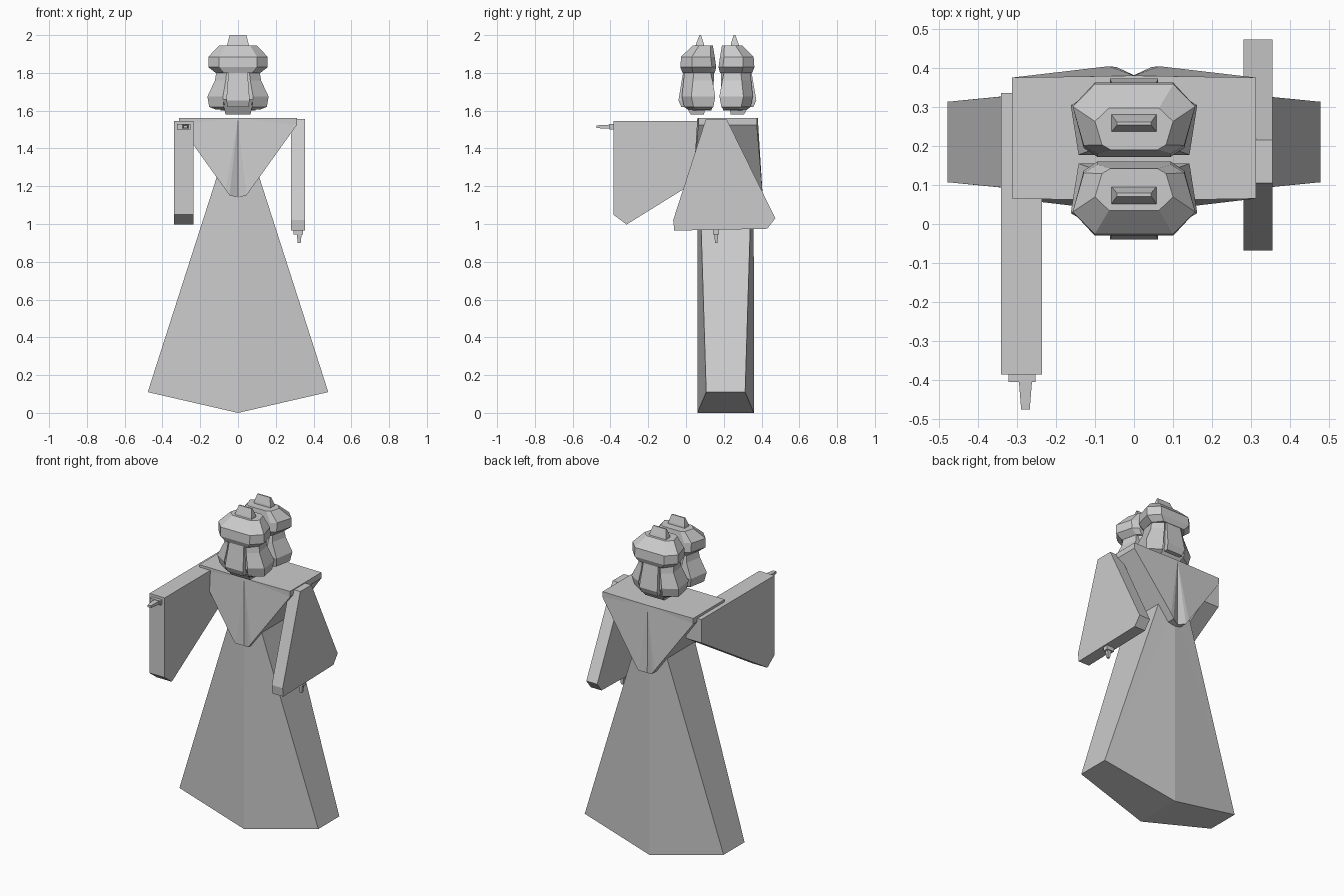
import bpy, bmesh

if "Cube" in bpy.data.objects:
    bpy.data.objects.remove(bpy.data.objects["Cube"])


def finish(bm, name):
    bmesh.ops.recalc_face_normals(bm, faces=bm.faces)
    mesh = bpy.data.meshes.new(name)
    bm.to_mesh(mesh)
    bm.free()
    ob = bpy.data.objects.new(name, mesh)
    bpy.context.collection.objects.link(ob)
    return ob


def loft(name, rings):
    """Skin equal-length rings of points and cap both ends."""
    bm = bmesh.new()
    rows = [[bm.verts.new(p) for p in r] for r in rings]
    n = len(rows[0])
    for a, b in zip(rows, rows[1:]):
        for i in range(n):
            bm.faces.new((a[i], a[(i + 1) % n], b[(i + 1) % n], b[i]))
    bm.faces.new(rows[0])
    bm.faces.new(rows[-1])
    return finish(bm, name)


def creased_slab(name, cy, half):
    """Half outline (x, z, depth) starting and ending on x = 0; mirrored."""
    bm = bmesh.new()
    n = len(half)
    for sx in (1, -1):
        f = [bm.verts.new((sx * x, cy - d, z)) for x, z, d in half]
        b = [bm.verts.new((sx * x, cy + d, z)) for x, z, d in half]
        for row in (f, b):
            for i in range(1, n - 1):
                bm.faces.new((row[0], row[i], row[i + 1]))
        for i in range(n - 1):
            bm.faces.new((f[i], f[i + 1], b[i + 1], b[i]))
    bmesh.ops.remove_doubles(bm, verts=bm.verts, dist=1e-4)
    return finish(bm, name)


def prism(name, x0, x1, outline):
    return loft(name, [[(x, y, z) for y, z in outline] for x in (x0, x1)])


def rect(cx, cy, z, hx, hy):
    return [(cx + sx * hx, cy + sy * hy, z)
            for sx, sy in ((-1, -1), (1, -1), (1, 1), (-1, 1))]


# Flared skirt and wedge torso, both with a centre crease
creased_slab("skirt", 0.21, [(0, 1.25, .148), (.112, 1.25, .138),
                             (.478, .11, .103), (0, 0, .15)])
creased_slab("torso", 0.22, [(0, 1.56, .16), (.312, 1.56, .155), (.312, 1.525, .155),
                             (.065, 1.18, .184), (.045, 1.152, .182), (0, 1.14, .161)])

# Hanging sleeve with hand
prism("lowered_sleeve", .28, .355, [(.105, 1.555), (.215, 1.555), (.473, 1.03),
                                    (.43, .975), (-.062, .965), (-.068, 1.02)])
loft("lowered_hand_cuff", [rect(.32, .16, z, .025, .016) for z in (.98, .945)])
loft("lowered_hand", [rect(.324, .16, .96, .014, .012), rect(.324, .16, .9, .008, .006)])

# Raised sleeve with hand pointing forward
prism("raised_sleeve", -.34, -.235, [(.335, 1.545), (-.385, 1.545), (-.385, 1.05),
                                     (-.315, .997), (.335, 1.40)])


def rect_y(cx, y, cz, hx, hz):
    return [(cx + sx * hx, y, cz + sz * hz)
            for sx, sz in ((-1, -1), (1, -1), (1, 1), (-1, 1))]


loft("raised_hand_cuff", [rect_y(-.287, y, 1.515, .035, .014) for y in (-.37, -.405)])
loft("raised_hand", [rect_y(-.278, -.4, 1.515, .017, .011),
                     rect_y(-.278, -.475, 1.515, .011, .007)])


# Two heads back to back
def ring(z, hx, yf, yb, flip):
    d = yb - yf
    half = [(.64 * hx, yf), (hx, yf + .32 * d), (.82 * hx, yf + .88 * d), (.6 * hx, yb)]
    pts = half + [(-x, y) for x, y in reversed(half)]
    return [(x, flip(y), z) for x, y in pts]


def head(prefix, flip):
    def stack(part, rows):
        loft(prefix + part, [ring(*r, flip) for r in rows])

    def moved(part, rings):
        loft(prefix + part, [[(x, flip(y), z) for x, y, z in r] for r in rings])

    stack("helmet", [(1.80, .118, -.018, .152), (1.83, .157, -.03, .16),
                     (1.885, .157, -.026, .152), (1.945, .10, .035, .142)])
    stack("head_core", [(1.81, .10, -.002, .148), (1.66, .128, -.015, .145),
                        (1.60, .09, .02, .135)])
    # Crest tapering to a thin edge
    moved("crest", [rect(0, .072, 1.935, .06, .024), rect(0, .074, 1.955, .056, .02),
                    rect(0, .075, 2.0, .044, .004)])
    # Face panel and chin
    moved("face_panel", [
        [(-.05, -.014, 1.81), (.05, -.014, 1.81), (.05, .04, 1.81), (-.05, .04, 1.81)],
        [(-.062, -.04, 1.655), (.062, -.04, 1.655), (.062, .03, 1.655), (-.062, .03, 1.655)],
        [(-.055, -.025, 1.62), (.055, -.025, 1.62), (.055, .03, 1.62), (-.055, .03, 1.62)]])
    moved("chin", [rect(0, .05, 1.63, .078, .055), rect(0, .06, 1.58, .066, .035)])
    # Side flaps
    for side, s in (("left", -1), ("right", 1)):
        def q(z, xi, xo, yf, yb):
            return [(s * xi, yf, z), (s * xo, yf + .05, z),
                    (s * (xo - .02), yb, z), (s * xi, yb, z)]
        moved(side + "_flap", [q(1.805, .06, .115, -.008, .13), q(1.76, .065, .122, -.013, .14),
                               q(1.675, .08, .162, -.022, .155), q(1.62, .075, .153, -.01, .145),
                               q(1.605, .07, .115, .01, .13)])


head("front_", lambda y: y)
head("back_", lambda y: .332 - y)
